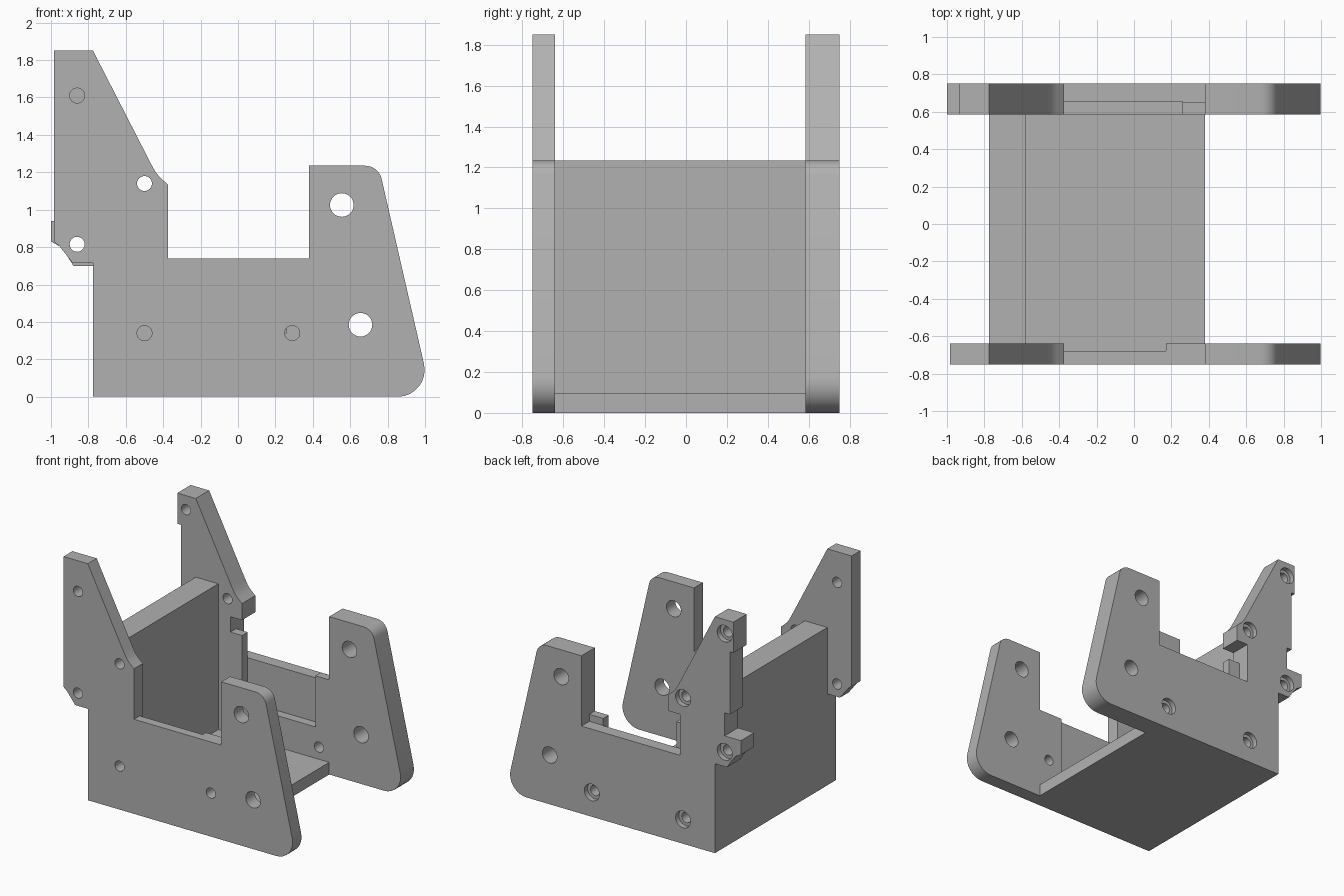
import bpy, bmesh, math
from mathutils import Matrix

cube = bpy.data.objects.get("Cube")
if cube:
    bpy.data.objects.remove(cube, do_unlink=True)

grey = bpy.data.materials.new("plain_grey")
grey.use_nodes = True
grey.diffuse_color = (0.44, 0.44, 0.44, 1)
grey.node_tree.nodes["Principled BSDF"].inputs["Base Color"].default_value = (0.44, 0.44, 0.44, 1)


def add(name, bm):
    bmesh.ops.recalc_face_normals(bm, faces=bm.faces[:])
    mesh = bpy.data.meshes.new(name)
    bm.to_mesh(mesh)
    bm.free()
    mesh.materials.append(grey)
    ob = bpy.data.objects.new(name, mesh)
    bpy.context.collection.objects.link(ob)
    return ob


def prism(name, outline, y0, y1):
    """Extrude an x-z outline from y0 to y1."""
    bm = bmesh.new()
    face = bm.faces.new([bm.verts.new((x, y0, z)) for x, z in outline])
    out = bmesh.ops.extrude_face_region(bm, geom=[face])
    new = [v for v in out["geom"] if isinstance(v, bmesh.types.BMVert)]
    bmesh.ops.translate(bm, verts=new, vec=(0, y1 - y0, 0))
    return add(name, bm)


def box(name, x0, x1, y0, y1, z0, z1):
    return prism(name, [(x0, z0), (x1, z0), (x1, z1), (x0, z1)], y0, y1)


def rod(x, z, r, y0, y1):
    bm = bmesh.new()
    m = Matrix.Translation((x, (y0 + y1) / 2, z)) @ Matrix.Rotation(math.pi / 2, 4, "X")
    bmesh.ops.create_cone(bm, cap_ends=True, segments=32, radius1=r, radius2=r,
                          depth=y1 - y0, matrix=m)
    return add("cutter", bm)


def cut(ob, cutters):
    for c in cutters:
        c.hide_render = True
        mod = ob.modifiers.new("cut", "BOOLEAN")
        mod.operation = "DIFFERENCE"
        mod.solver = "EXACT"
        mod.object = c
    bpy.context.view_layer.update()
    mesh = bpy.data.meshes.new_from_object(ob.evaluated_get(bpy.context.evaluated_depsgraph_get()))
    ob.modifiers.clear()
    ob.data = mesh
    for c in cutters:
        bpy.data.objects.remove(c, do_unlink=True)


def arc(cx, cz, r, a0, a1, n=8):
    steps = [math.radians(a0 + (a1 - a0) * i / n) for i in range(n + 1)]
    return [(cx + r * math.cos(a), cz + r * math.sin(a)) for a in steps]


# Shared outline pieces: rounded outer arm and sloping tower edge
arm = [(-0.775, 0)] + arc(0.855, 0.143, 0.143, -90, 13) \
    + arc(0.68, 1.145, 0.09, 13, 90) + [(0.38, 1.235)]
slope = [(-0.375, 1.135), (-0.415, 1.17), (-0.44, 1.2), (-0.465, 1.245), (-0.775, 1.85)]
lug = [(-0.955, 0.805), (-0.915, 0.755)]
big_holes = [(0.555, 1.025), (0.655, 0.385)]

# Front plate
F0, F1 = -0.75, -0.64
front = prism("front_plate", arm + [(0.38, 0.74), (-0.375, 0.74)] + slope
              + [(-0.985, 1.85), (-0.985, 0.83)] + lug + [(-0.885, 0.715), (-0.775, 0.715)], F0, F1)
holes = [(-0.86, 1.61), (-0.5, 1.14), (-0.86, 0.815), (-0.5, 0.34), (0.29, 0.34)]
cutters = [rod(x, z, 0.04, F0 - 0.1, F1 + 0.1) for x, z in holes]
cutters += [rod(x, z, 0.063, F0 - 0.1, F1 + 0.1) for x, z in big_holes]
cutters.append(box("cutter", -0.375, 0.17, -0.68, -0.5, 0.095, 0.8))
cut(front, cutters)

# Back plate with notched tower, counterbored holes and inner recess
B0, B1 = 0.585, 0.75
back = prism("back_plate", arm + [(0.38, 0.685), (-0.475, 0.685), (-0.475, 1.005), (-0.375, 1.005)]
             + slope + [(-0.935, 1.85), (-0.935, 1.61), (-0.905, 1.61), (-0.905, 1.12),
                        (-0.86, 1.12), (-0.86, 0.94), (-1.0, 0.94), (-1.0, 0.83)]
             + lug + [(-0.88, 0.7), (-0.775, 0.7)], B0, B1)
holes = [(-0.86, 1.74), (-0.5, 1.14), (-0.86, 0.815), (-0.5, 0.19), (0.29, 0.19)]
cutters = [rod(x, z, 0.04, B0 - 0.1, B1 + 0.1) for x, z in holes]
cutters += [rod(x, z, 0.065, B1 - 0.04, B1 + 0.1) for x, z in holes]
cutters += [rod(x, z, 0.063, B0 - 0.1, B1 + 0.1) for x, z in big_holes]
cutters.append(box("cutter", -0.375, 0.26, 0.5, 0.655, 0.34, 0.8))
cut(back, cutters)

# Small raised blocks on the back ledge
box("ledge_block_outer", 0.26, 0.38, B0, 0.652, 0.685, 0.74)
box("ledge_block_inner", -0.475, -0.375, B0, 0.655, 0.685, 0.885)

# Floor and upright wall joining the plates
box("floor", -0.58, 0.38, F1, B0, 0, 0.095)
box("upright_wall", -0.775, -0.58, F1, B0, 0, 1.235)

# Smooth the rounded corners and holes, keep edges sharp
bpy.ops.object.select_all(action="DESELECT")
for ob in (front, back):
    ob.select_set(True)
bpy.context.view_layer.objects.active = front
bpy.ops.object.shade_smooth_by_angle(angle=math.radians(25))
